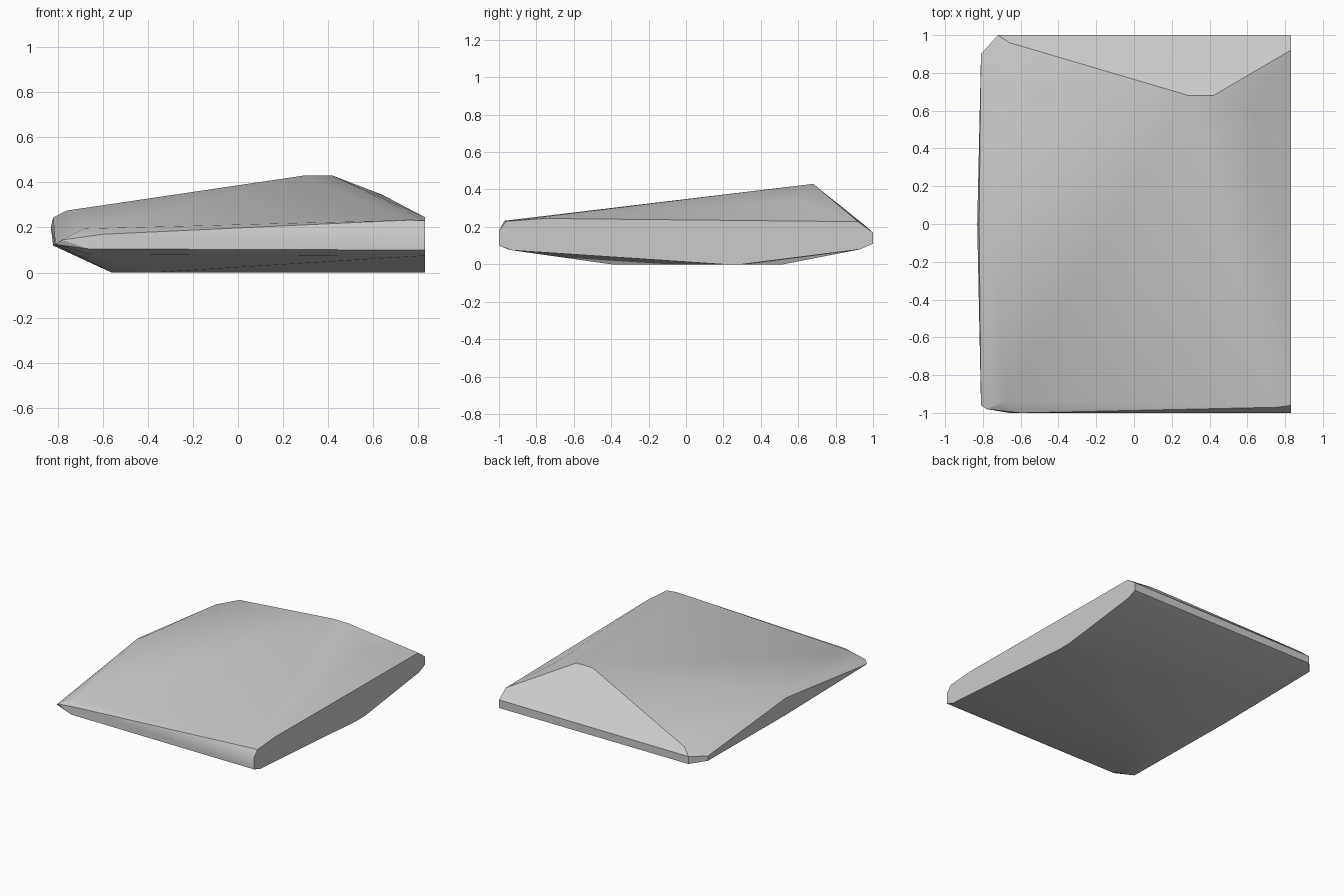
import bpy
import bmesh
import math

cube = bpy.data.objects.get("Cube")
if cube:
    bpy.data.objects.remove(cube, do_unlink=True)

# Plain stone grey
grey = bpy.data.materials.new("stone_grey")
grey.use_nodes = True
colour = (0.6, 0.6, 0.6, 1)
grey.diffuse_color = colour
grey.node_tree.nodes["Principled BSDF"].inputs["Base Color"].default_value = colour

R = 0.83  # flat cut on the +x side

# Peak and shoulders of the top
top = [(0.29, 0.68, 0.43), (0.42, 0.68, 0.43), (0.64, 0.6, 0.345),
       (-0.76, 0, 0.275), (-0.66, 0.96, 0.205)]
# Outline of the flat side
side = [(R, y, z) for y, z in [
    (-1, 0.1), (-1, 0.18), (-0.96, 0.23), (-0.75, 0.245), (0.92, 0.228), (1, 0.17),
    (1, 0.11), (0.93, 0.08), (0.3, 0), (0.2, 0), (-0.93, 0.075)]]
# Front and back rims, with rounded far corners
front = [(0.76, -0.97, 0.233), (-0.6, -1, 0.17), (-0.66, -1, 0.105), (-0.65, -0.95, 0.08),
         (-0.78, -0.98, 0.145), (-0.68, -0.94, 0.195)]
back = [(-0.72, 1, 0.165), (-0.72, 1, 0.11), (-0.68, 0.93, 0.085)]
# Thin edge on the -x side
edge = [(-0.81, -0.96, 0.125), (-0.82, 0, 0.12), (-0.81, 0.9, 0.12), (-0.81, 0.9, 0.155),
        (-0.83, 0, 0.2), (-0.82, 0, 0.245)]
# Flat base
base = [(-0.5, 0.52, 0), (-0.56, 0.42, 0), (-0.56, -0.3, 0), (-0.38, -0.4, 0)]

# Slab: hull around the outline points
bm = bmesh.new()
for p in top + side + front + back + edge + base:
    bm.verts.new(p)
hull = bmesh.ops.convex_hull(bm, input=bm.verts)
loose = [v for v in bm.verts if not v.link_faces]
bmesh.ops.delete(bm, geom=loose, context="VERTS")
bmesh.ops.dissolve_limit(bm, angle_limit=math.radians(1), verts=bm.verts, edges=bm.edges)
bmesh.ops.recalc_face_normals(bm, faces=bm.faces)
mesh = bpy.data.meshes.new("stone_slab")
bm.to_mesh(mesh)
bm.free()
mesh.materials.append(grey)
slab = bpy.data.objects.new("stone_slab", mesh)
bpy.context.collection.objects.link(slab)

# Soft shading across shallow creases
bpy.ops.object.select_all(action="DESELECT")
slab.select_set(True)
bpy.context.view_layer.objects.active = slab
bpy.ops.object.shade_smooth_by_angle(angle=math.radians(30))
